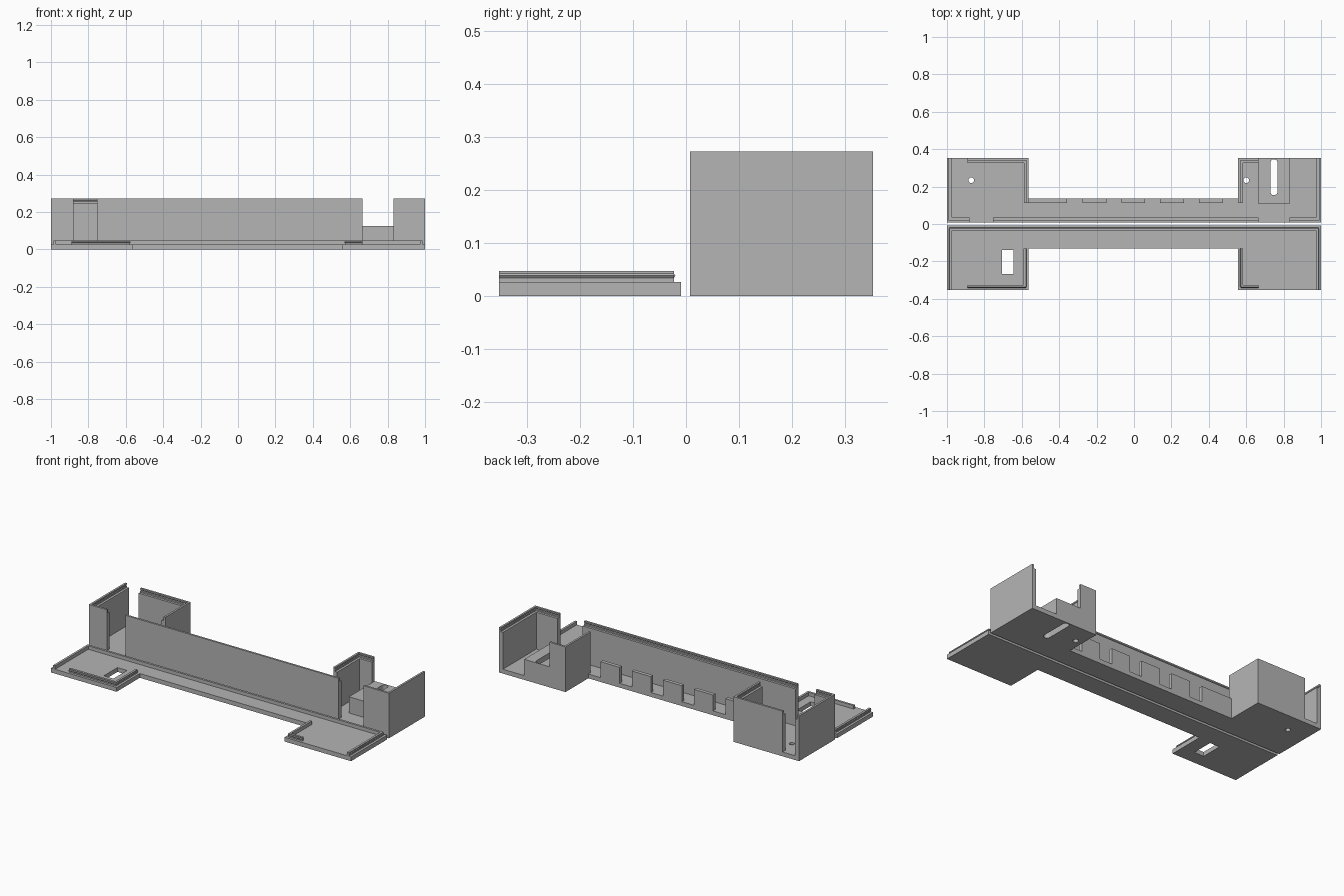
import bpy, bmesh, math
from mathutils import Vector

if "Cube" in bpy.data.objects:
    bpy.data.objects.remove(bpy.data.objects["Cube"])

grey = bpy.data.materials.new("plain grey")
grey.diffuse_color = (0.46, 0.46, 0.46, 1)
grey.use_nodes = True
grey.node_tree.nodes["Principled BSDF"].inputs["Base Color"].default_value = grey.diffuse_color

# overall sizes
FLOOR, TOP, LEDGE = 0.026, 0.272, 0.248
XL, XR = -0.563, 0.557           # inner edges of the two end blocks
BASE_F, BASE_M, BASE_B = 0.008, 0.135, 0.352
LID_B, LID_M, LID_F = -0.009, -0.131, -0.352


def prism(name, pts, vec):
    """Extrude a closed loop of 3D points along vec."""
    bm = bmesh.new()
    face = bm.faces.new([bm.verts.new(p) for p in pts])
    ext = bmesh.ops.extrude_face_region(bm, geom=[face])
    moved = [v for v in ext["geom"] if isinstance(v, bmesh.types.BMVert)]
    bmesh.ops.translate(bm, verts=moved, vec=vec)
    bmesh.ops.recalc_face_normals(bm, faces=bm.faces)
    me = bpy.data.meshes.new(name)
    bm.to_mesh(me)
    bm.free()
    me.materials.append(grey)
    ob = bpy.data.objects.new(name, me)
    bpy.context.collection.objects.link(ob)
    return ob


def box(name, x0, x1, y0, y1, z0, z1):
    pts = [(x0, y0, z0), (x1, y0, z0), (x1, y1, z0), (x0, y1, z0)]
    return prism(name, pts, (0, 0, z1 - z0))


def rail(name, start, end, inward, profile):
    """Sweep a (depth, height) profile from start to end; depth runs inward."""
    s, e, n = Vector((*start, 0)), Vector((*end, 0)), Vector((*inward, 0))
    return prism(name, [s + n * d + Vector((0, 0, z)) for d, z in profile], e - s)


def slot_loop(x, y, r, half, z):
    """Round-ended slot outline along y (a circle when half is 0)."""
    pts = []
    for i in range(24):
        a = math.tau * (i + 0.5) / 24
        pts.append((x + r * math.cos(a),
                    y + r * math.sin(a) + math.copysign(half, math.sin(a)), z))
    return pts


def cut(ob, cutter):
    mod = ob.modifiers.new("hole", 'BOOLEAN')
    mod.operation, mod.solver, mod.object = 'DIFFERENCE', 'EXACT', cutter
    bpy.context.view_layer.objects.active = ob
    bpy.ops.object.modifier_apply(modifier=mod.name)
    bpy.data.objects.remove(cutter)


def outline(edge, mid, far):
    """U-shaped plan: long strip with a block at each end."""
    return [(-1, edge, 0), (1, edge, 0), (1, far, 0), (XR, far, 0),
            (XR, mid, 0), (XL, mid, 0), (XL, far, 0), (-1, far, 0)]


# tray floor with two screw holes and a cable slot
floor = prism("tray_floor", outline(BASE_F, BASE_M, BASE_B), (0, 0, FLOOR))
for hx in (-0.87, 0.6):
    cut(floor, prism("hole_cutter", slot_loop(hx, 0.234, 0.015, 0, -0.1), (0, 0, 0.2)))
cut(floor, prism("slot_cutter", slot_loop(0.748, 0.25, 0.019, 0.077, -0.1), (0, 0, 0.4)))

# raised platform sharing the slot
platform = box("platform", 0.665, 0.832, 0.106, BASE_B, FLOOR, 0.124)
cut(platform, prism("slot_cutter", slot_loop(0.748, 0.25, 0.019, 0.077, -0.1), (0, 0, 0.4)))

# tray walls: outer rim with a snap groove, inner ledge for the lid
wall = [(0, FLOOR), (0.026, FLOOR), (0.026, LEDGE), (0.012, LEDGE), (0.012, 0.256),
        (0.009, 0.26), (0.012, 0.264), (0.012, TOP), (0, TOP)]
rail("front_wall_left", (-1, BASE_F), (-0.88, BASE_F), (0, 1), wall)
rail("front_wall_long", (-0.755, BASE_F), (0.665, BASE_F), (0, 1), wall)
rail("front_wall_right", (0.832, BASE_F), (1, BASE_F), (0, 1), wall)
rail("end_wall_left", (-1, BASE_F), (-1, BASE_B), (1, 0), wall)
rail("end_wall_right", (1, BASE_F), (1, BASE_B), (-1, 0), wall)
rail("inner_wall_left", (XL, 0.112), (XL, BASE_B), (-1, 0), wall)
rail("inner_wall_right", (XR, 0.112), (XR, BASE_B), (1, 0), wall)
rail("back_wall_left", (-0.89, BASE_B), (XL, BASE_B), (0, -1), wall)
rail("back_wall_right", (XR, BASE_B), (0.665, BASE_B), (0, -1), wall)

# low tabs along the back of the middle strip
for i, (x0, x1) in enumerate([(XL - 0.026, -0.357), (-0.275, -0.147), (-0.067, 0.06),
                              (0.14, 0.267), (0.348, 0.475)]):
    box(f"back_tab_{i + 1}", x0, x1, 0.113, BASE_M, FLOOR, 0.122)

# lid plate with a rectangular window
lid = prism("lid_plate", outline(LID_B, LID_M, LID_F), (0, 0, FLOOR))
cut(lid, box("window_cutter", -0.707, -0.643, -0.268, -0.138, -0.1, 0.1))

# lid lips with a snap bead
lip = [(0.014, FLOOR), (0.027, FLOOR), (0.027, 0.047), (0.014, 0.047),
       (0.014, 0.042), (0.011, 0.038), (0.014, 0.034)]
rail("lid_lip_back", (-0.986, LID_B), (0.986, LID_B), (0, -1), lip)
rail("lid_lip_left", (-1, LID_B - 0.014), (-1, LID_F), (1, 0), lip)
rail("lid_lip_right", (1, LID_B - 0.014), (1, LID_F), (-1, 0), lip)
rail("lid_lip_inner_left", (XL, LID_M), (XL, LID_F + 0.014), (-1, 0), lip)
rail("lid_lip_inner_right", (XR, LID_M), (XR, LID_F + 0.014), (1, 0), lip)
rail("lid_lip_front_left", (-0.89, LID_F), (XL - 0.014, LID_F), (0, 1), lip)
rail("lid_lip_front_right", (XR + 0.014, LID_F), (0.665, LID_F), (0, 1), lip)
